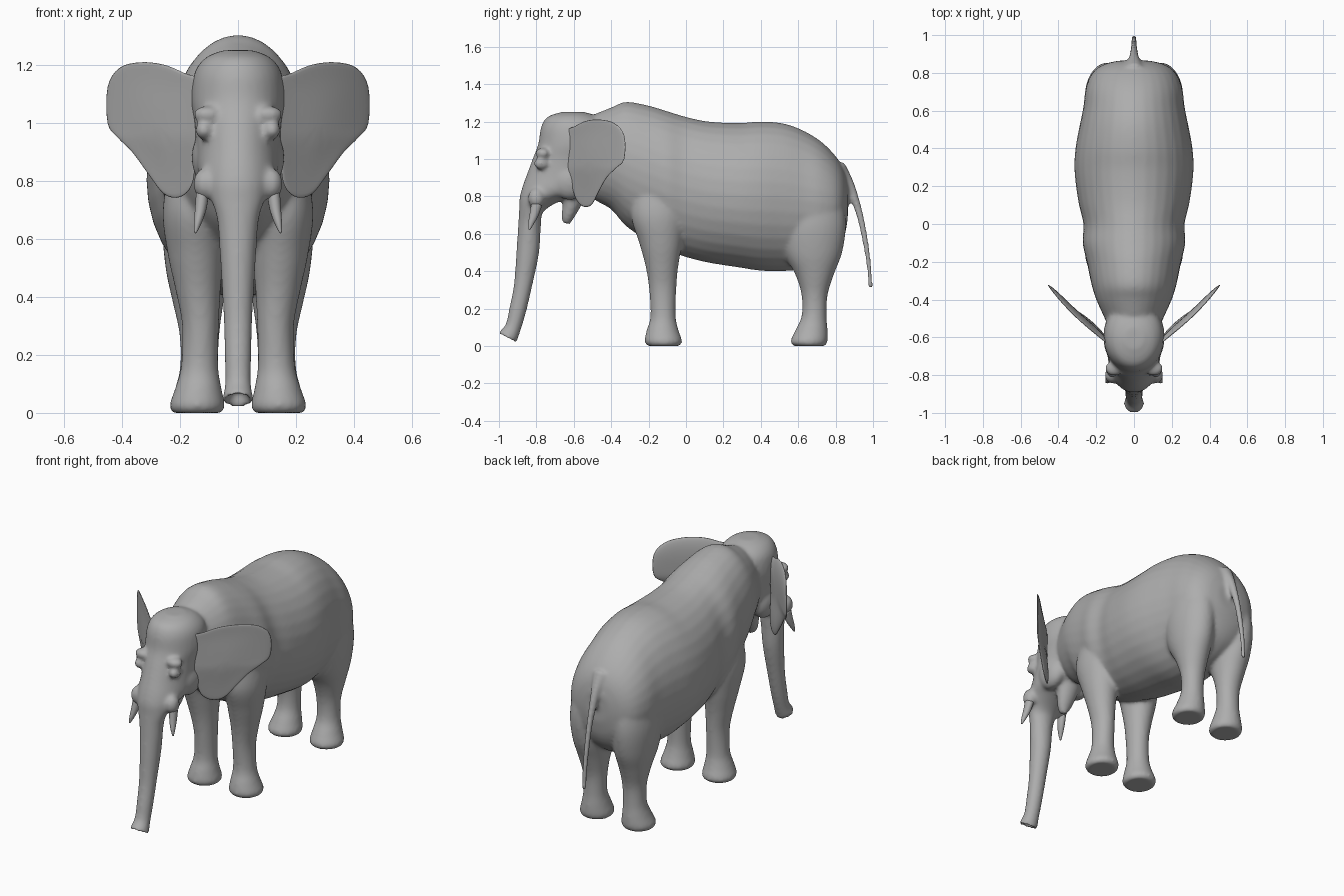
import bpy, bmesh, math
from mathutils import Vector

grey = bpy.data.materials.new("elephant grey")
grey.diffuse_color = (0.42, 0.42, 0.42, 1)


def spline(pts, n, closed=False):
    """Catmull-Rom through tuples of any length."""
    m, out = len(pts), []
    get = (lambda i: pts[i % m]) if closed else (lambda i: pts[max(0, min(m - 1, i))])
    for i in range(m if closed else m - 1):
        for k in range(n):
            t = k / n
            out.append([0.5 * (2 * b + (c - a) * t + (2 * a - 5 * b + 4 * c - d) * t * t
                               + (3 * b - a - 3 * c + d) * t ** 3)
                        for a, b, c, d in zip(get(i - 1), get(i), get(i + 1), get(i + 2))])
    return out if closed else out + [list(pts[-1])]


def skin(bm, rings):
    """Bridge closed rings of points and cap both ends."""
    vs = [[bm.verts.new(p) for p in r] for r in rings]
    n = len(vs[0])
    for a, b in zip(vs, vs[1:]):
        for i in range(n):
            bm.faces.new((a[i], a[(i + 1) % n], b[(i + 1) % n], b[i]))
    bm.faces.new(vs[0])
    bm.faces.new(vs[-1])


def loft(bm, stations, sx=1, n=5, sides=32):
    """Oval rings; station = y1, z1, y2, z2 (ring ends), half width, x centre."""
    rings = []
    for y1, z1, y2, z2, w, xc in spline(stations, n):
        ring = []
        for i in range(sides):
            a = 2 * math.pi * i / sides
            c = 0.5 + 0.5 * math.cos(a)
            ring.append((sx * (xc + w * math.sin(a)), y2 + (y1 - y2) * c, z2 + (z1 - z2) * c))
        rings.append(ring)
    skin(bm, rings)


def ball(bm, centre, size):
    r = bmesh.ops.create_uvsphere(bm, u_segments=20, v_segments=12, radius=1)
    for v in r["verts"]:
        v.co = Vector([c + s * k for c, s, k in zip(centre, size, v.co)])


def finish(name, bm):
    bmesh.ops.recalc_face_normals(bm, faces=bm.faces)
    for f in bm.faces:
        f.smooth = True
    me = bpy.data.meshes.new(name)
    bm.to_mesh(me)
    bm.free()
    me.materials.append(grey)
    ob = bpy.data.objects.new(name, me)
    bpy.context.collection.objects.link(ob)
    return ob


# Torso: y, top z, bottom z, half width
torso = [(-.58, 1.2, .88, .12), (-.5, 1.235, .79, .155), (-.4, 1.275, .73, .2), (-.32, 1.305, .64, .225),
         (-.2, 1.285, .56, .25), (-.1, 1.255, .51, .272), (0, 1.225, .475, .268), (.12, 1.2, .445, .295),
         (.28, 1.192, .42, .315), (.4, 1.2, .402, .31), (.52, 1.19, .4, .288), (.62, 1.155, .41, .268),
         (.72, 1.095, .44, .255), (.8, 1.015, .5, .22), (.845, .94, .58, .16), (.865, .86, .68, .08)]
# Head running into the trunk, ending in a hollow tip
head = [(-.66, 1.252, -.55, 1.252, .05), (-.74, 1.225, -.48, 1.23, .11), (-.775, 1.17, -.42, 1.18, .15),
        (-.79, 1.08, -.4, 1.08, .162), (-.82, 1.0, -.4, 1.0, .15), (-.85, .92, -.42, .9, .145),
        (-.875, .85, -.52, .82, .138), (-.89, .79, -.66, .78, .115), (-.892, .73, -.76, .72, .088),
        (-.897, .65, -.775, .65, .07), (-.907, .5, -.785, .5, .06), (-.92, .33, -.82, .33, .05),
        (-.945, .2, -.855, .18, .046), (-.965, .115, -.885, .08, .045), (-1.003, .07, -.908, .02, .054),
        (-.988, .066, -.92, .028, .04), (-.955, .09, -.915, .065, .025)]
# Legs: z, front y, back y, inner x, outer x
front_leg = [(0, -.205, -.035, .055, .225), (.025, -.222, -.02, .045, .237), (.085, -.21, -.04, .057, .217),
             (.16, -.19, -.055, .068, .197), (.3, -.197, -.052, .066, .193), (.42, -.215, -.042, .06, .215),
             (.55, -.25, -.02, .05, .243), (.7, -.295, .0, .05, .26), (.87, -.28, 0, .06, .23)]
hind_leg = [(0, .575, .745, .055, .225), (.025, .558, .757, .045, .237), (.085, .585, .757, .057, .217),
            (.16, .618, .752, .068, .2), (.27, .618, .757, .064, .202), (.38, .585, .79, .05, .225),
            (.5, .52, .835, .03, .25), (.65, .49, .855, .02, .26), (.82, .52, .835, .03, .235)]

bm = bmesh.new()
loft(bm, [(y, t, y, b, w, 0) for y, t, b, w in torso])
loft(bm, [s + (0,) for s in head])
for s in (1, -1):
    for leg in (front_leg, hind_leg):
        loft(bm, [(a, z, b, z, (o - i) / 2, (o + i) / 2) for z, a, b, i, o in leg], s)
    ball(bm, (s * .118, -.775, .975), (.03, .04, .032))   # eye
    ball(bm, (s * .105, -.765, 1.03), (.05, .04, .03))    # brow
    ball(bm, (s * .115, -.8, .79), (.04, .045, .055))     # tusk socket
    ball(bm, (s * .1, -.62, .88), (.06, .1, .1))          # cheek
# Lower lip
loft(bm, [(-.66, .655, -.62, .65, .018, 0), (-.665, .69, -.595, .69, .04, 0),
          (-.66, .76, -.56, .75, .06, 0), (-.66, .87, -.5, .87, .09, 0)])
# Tail
loft(bm, [(.79, .93, .845, .985, .05, 0), (.855, .835, .9, .87, .026, 0), (.912, .69, .947, .71, .02, 0),
          (.948, .53, .978, .54, .017, 0), (.966, .42, .992, .42, .015, 0), (.974, .31, 1.0, .305, .013, 0)])
body = finish("body_skin", bm)
rm = body.modifiers.new("fuse", "REMESH")
rm.mode = "VOXEL"
rm.voxel_size = 0.0105
rm.use_smooth_shade = True
sm = body.modifiers.new("soften", "SMOOTH")
sm.factor, sm.iterations = 0.5, 9

# Ears: lens-shaped sheets swept back, with a cupped face
outline = [(.13, 1.14), (.19, 1.175), (.26, 1.203), (.34, 1.21), (.41, 1.19), (.45, 1.125), (.45, 1.0),
           (.415, .95), (.365, .9), (.31, .825), (.255, .755), (.2, .745), (.16, .785), (.145, .87), (.12, 1.0)]
CX, CZ = .28, 1.02


def ear_point(x, z, r, thick, s):
    px, pz = CX + (x - CX) * r, CZ + (z - CZ) * r
    u = (px - .15) / .3
    y = -.625 + .24 * u + .055 * u ** 3 + .018 * (1 - r ** 4)
    y += .035 * max(0, (.95 - pz) / .2)
    return (s * (px - .6 * thick), y + .8 * thick, pz)


for s, side in ((1, "left"), (-1, "right")):
    bm = bmesh.new()
    edge = spline(outline, 4, True)
    rings = []
    for k in range(19):
        phi = math.pi * (.03 + .94 * k / 18)
        rings.append([ear_point(x, z, math.sin(phi), -.016 * math.cos(phi), s) for x, z in edge])
    skin(bm, rings)
    finish(side + "_ear", bm)

    # Tusks
    bm = bmesh.new()
    loft(bm, [(-.825, .775, -.77, .75, .023, .122), (-.835, .71, -.79, .695, .02, .129),
              (-.843, .66, -.815, .65, .013, .139), (-.842, .622, -.834, .62, .004, .147)], s, sides=14)
    finish(side + "_tusk", bm)
